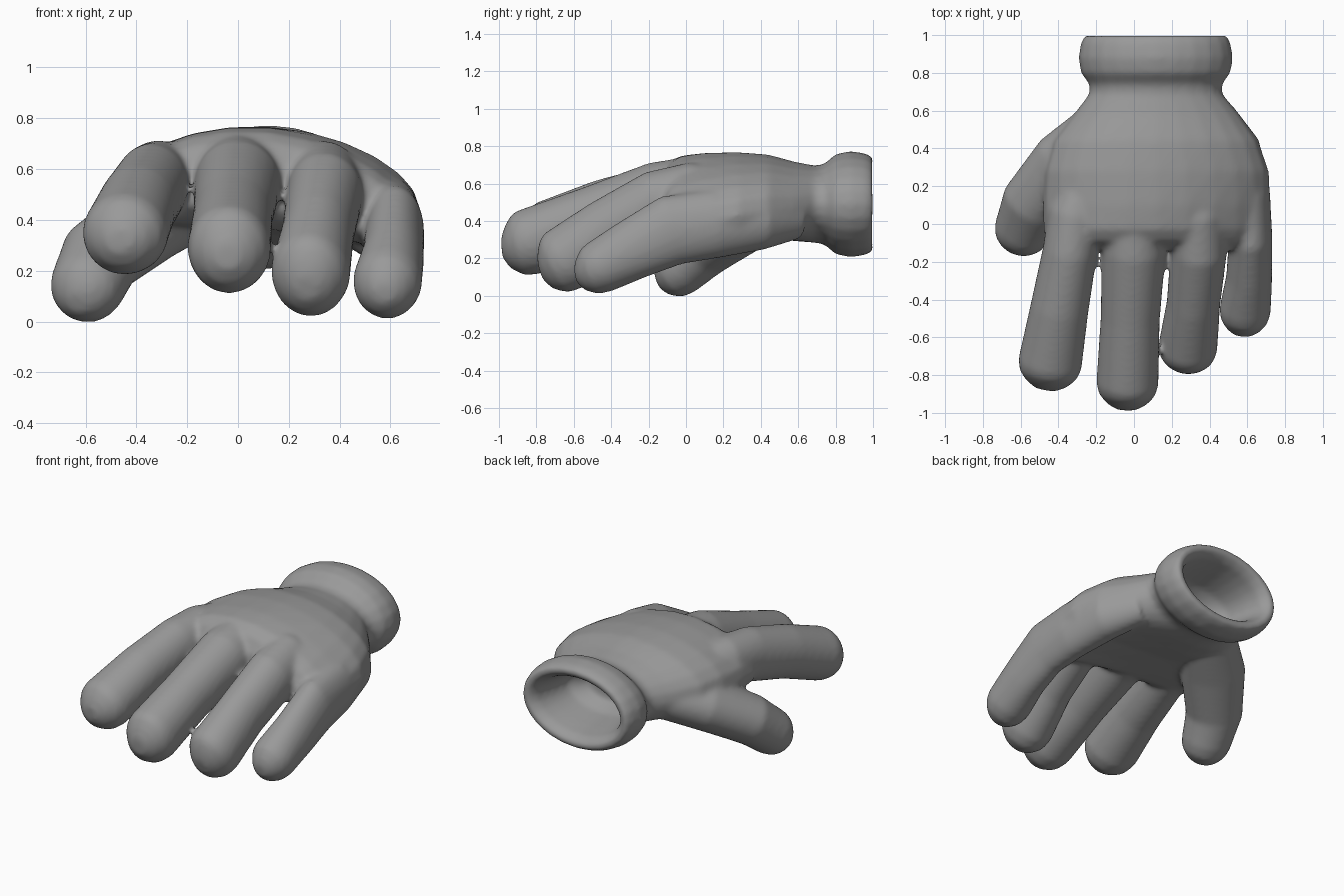
import bpy, bmesh, math
from mathutils import Vector

SIDES = 24
bm = bmesh.new()


def loft(rings):
    """Skin a closed tube through rings of points and cap both ends."""
    loops = [[bm.verts.new(p) for p in ring] for ring in rings]
    for a, b in zip(loops, loops[1:]):
        for i in range(SIDES):
            j = (i + 1) % SIDES
            bm.faces.new((a[i], a[j], b[j], b[i]))
    bm.faces.new(loops[0][::-1])
    bm.faces.new(loops[-1])


def body_ring(y, cx, cz, hw, hh, arch=0.0, tilt=0.0, power=1.0):
    """Oval cross-section, bent down at its sides by arch and tilt."""
    ring = []
    for i in range(SIDES):
        a = 2 * math.pi * i / SIDES
        u, s = math.cos(a), math.sin(a)
        s = math.copysign(abs(s) ** power, s)
        ring.append((cx + hw * u, y, cz + hh * s - arch * u * u - tilt * u))
    return ring


def digit(stations):
    """Tapered finger; stations are (x, y, z, half width, half height)."""
    pts = [Vector(s[:3]) for s in stations]
    radii = [s[3:] for s in stations]
    # blunt rounded tip beyond the last station
    d = (pts[-1] - pts[-2]).normalized()
    end, (w, h) = pts[-1].copy(), radii[-1]
    for step, k, lift in ((0.06, 0.91, 0.005), (0.115, 0.64, 0.015), (0.15, 0.3, 0.025)):
        pts.append(end + d * step + Vector((0, 0, lift)))
        radii.append((w * k, h * k))
    rings = []
    for n, (p, (w, h)) in enumerate(zip(pts, radii)):
        t = (pts[min(n + 1, len(pts) - 1)] - pts[max(n - 1, 0)]).normalized()
        side = t.cross(Vector((0, 0, 1))).normalized()
        up = side.cross(t)
        rings.append([p + side * w * math.cos(2 * math.pi * i / SIDES)
                      + up * h * math.sin(2 * math.pi * i / SIDES) for i in range(SIDES)])
    loft(rings)


# Hollow inside, rim, cuff, wrist and arched palm in one sweep
loft([body_ring(*r) for r in (
    (0.62, 0.115, 0.49, 0.16, 0.09),
    (0.70, 0.115, 0.49, 0.25, 0.14),
    (0.85, 0.115, 0.49, 0.28, 0.165),
    (0.95, 0.115, 0.49, 0.305, 0.185),
    (0.985, 0.115, 0.49, 0.33, 0.207),
    (1.0, 0.115, 0.49, 0.35, 0.225),
    (1.0, 0.115, 0.49, 0.375, 0.25),
    (0.96, 0.115, 0.49, 0.397, 0.272),
    (0.88, 0.115, 0.49, 0.41, 0.284),
    (0.80, 0.115, 0.49, 0.397, 0.268),
    (0.74, 0.115, 0.49, 0.352, 0.215),
    (0.69, 0.115, 0.49, 0.352, 0.206),
    (0.58, 0.12, 0.505, 0.44, 0.212, 0.03, 0.01, 0.9),
    (0.44, 0.115, 0.535, 0.545, 0.22, 0.06, 0.02, 0.8),
    (0.28, 0.12, 0.555, 0.595, 0.212, 0.09, 0.035, 0.75),
    (0.10, 0.12, 0.56, 0.605, 0.203, 0.12, 0.05, 0.75),
    (-0.03, 0.12, 0.555, 0.60, 0.19, 0.13, 0.065, 0.75),
    (-0.09, 0.12, 0.55, 0.585, 0.155, 0.13, 0.065, 0.75),
    (-0.135, 0.12, 0.53, 0.53, 0.09, 0.12, 0.065, 0.8),
)])

# Index finger
digit([(-0.24, 0.28, 0.57, 0.10, 0.11), (-0.31, 0.05, 0.56, 0.145, 0.155),
       (-0.34, -0.15, 0.535, 0.145, 0.168), (-0.395, -0.45, 0.455, 0.155, 0.165),
       (-0.445, -0.74, 0.345, 0.17, 0.165)])
# Middle finger
digit([(0.0, 0.25, 0.58, 0.13, 0.13), (0.0, 0.02, 0.565, 0.17, 0.178),
       (-0.002, -0.15, 0.54, 0.17, 0.178), (-0.02, -0.50, 0.415, 0.157, 0.172),
       (-0.035, -0.845, 0.285, 0.165, 0.18)])
# Ring finger
digit([(0.31, 0.28, 0.56, 0.12, 0.12), (0.335, 0.04, 0.545, 0.15, 0.17),
       (0.342, -0.15, 0.50, 0.15, 0.175), (0.315, -0.42, 0.35, 0.142, 0.172),
       (0.285, -0.655, 0.19, 0.157, 0.178)])
# Little finger
digit([(0.43, 0.60, 0.425, 0.09, 0.12), (0.54, 0.40, 0.41, 0.13, 0.165),
       (0.597, 0.15, 0.385, 0.125, 0.185), (0.617, -0.08, 0.35, 0.116, 0.19),
       (0.61, -0.28, 0.25, 0.122, 0.165), (0.588, -0.46, 0.155, 0.137, 0.145)])
# Thumb
digit([(-0.13, 0.53, 0.49, 0.16, 0.14), (-0.355, 0.31, 0.39, 0.195, 0.16),
       (-0.54, 0.10, 0.255, 0.17, 0.155), (-0.592, -0.035, 0.14, 0.15, 0.145)])

bmesh.ops.recalc_face_normals(bm, faces=bm.faces)
mesh = bpy.data.meshes.new("glove")
bm.to_mesh(mesh)
bm.free()
glove = bpy.data.objects.new("glove", mesh)
bpy.context.collection.objects.link(glove)

# Fuse the parts into one skin and soften the creases
fuse = glove.modifiers.new("fuse", 'REMESH')
fuse.mode = 'VOXEL'
fuse.voxel_size = 0.014
fuse.use_smooth_shade = True
soften = glove.modifiers.new("soften", 'SMOOTH')
soften.factor = 0.5
soften.iterations = 14

fabric = bpy.data.materials.new("grey fabric")
fabric.diffuse_color = (0.32, 0.32, 0.32, 1)
mesh.materials.append(fabric)
